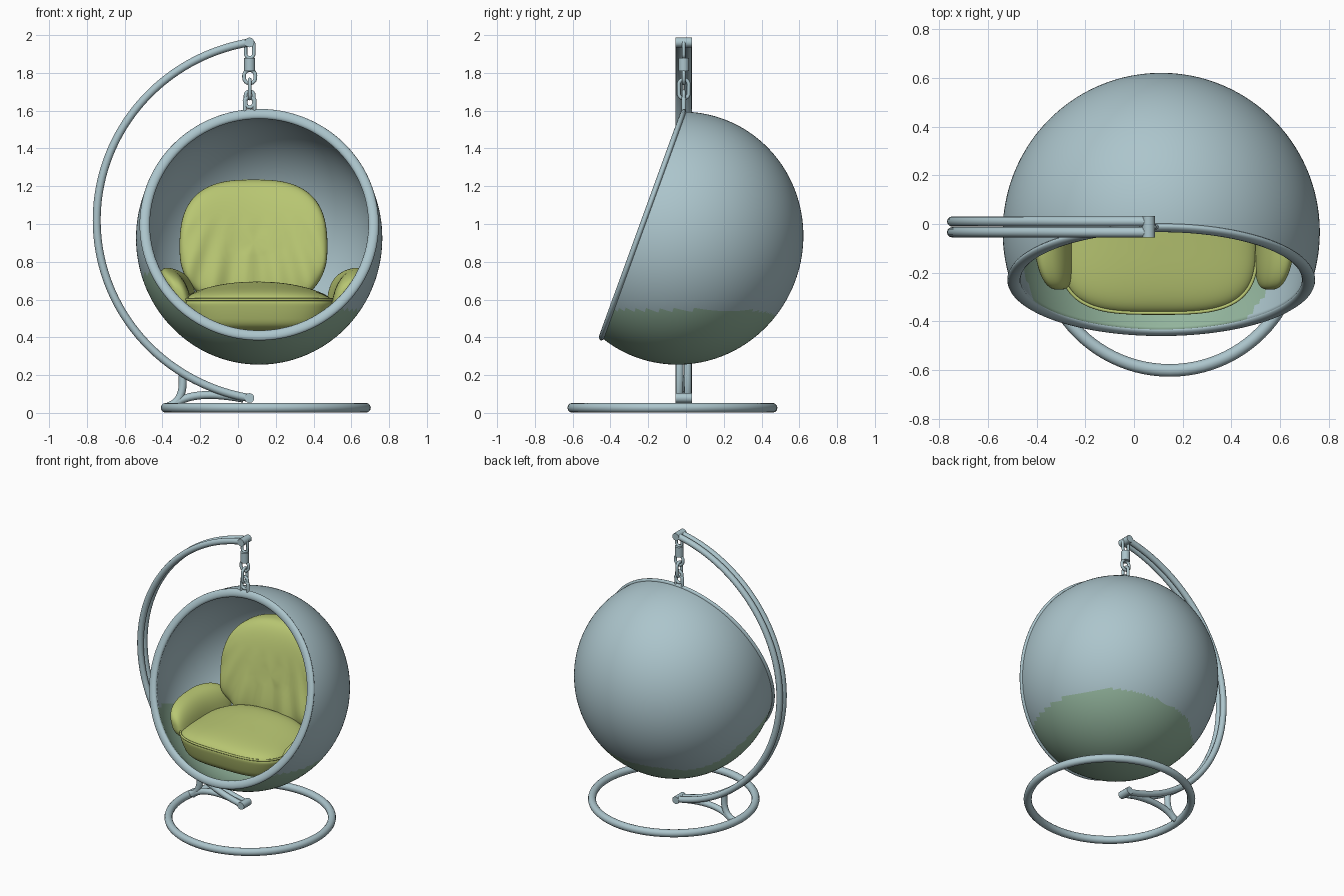
import bpy, bmesh, math
from mathutils import Vector
from math import sin, cos, pi, sqrt

if "Cube" in bpy.data.objects:
    bpy.data.objects.remove(bpy.data.objects["Cube"])


def material(name, rgb):
    m = bpy.data.materials.new(name)
    lin = [((c / 255 + 0.055) / 1.055) ** 2.4 for c in rgb]
    m.diffuse_color = (*lin, 1)
    m.use_nodes = True
    m.node_tree.nodes["Principled BSDF"].inputs["Base Color"].default_value = m.diffuse_color
    return m


BLUE = material("pale blue grey", (172, 197, 204))
GREEN = material("grey green", (147, 181, 157))
YELLOW = material("lime cushion", (184, 198, 114))


def finish(bm, name, mats):
    bmesh.ops.remove_doubles(bm, verts=bm.verts, dist=1e-5)
    bmesh.ops.recalc_face_normals(bm, faces=bm.faces)
    me = bpy.data.meshes.new(name)
    bm.to_mesh(me)
    bm.free()
    for m in mats:
        me.materials.append(m)
    for p in me.polygons:
        p.use_smooth = True
    ob = bpy.data.objects.new(name, me)
    bpy.context.collection.objects.link(ob)
    return ob


def grid(rows, closed_rows=False):
    """Skin rows of points; each row is a closed loop."""
    bm = bmesh.new()
    vs = [[bm.verts.new(p) for p in row] for row in rows]
    n = len(vs[0])
    for i in range(len(vs) if closed_rows else len(vs) - 1):
        a, b = vs[i], vs[(i + 1) % len(vs)]
        for j in range(n):
            k = (j + 1) % n
            bm.faces.new((a[j], a[k], b[k], b[j]))
    return bm


def tube(name, pts, r, mat=BLUE, closed=False):
    cu = bpy.data.curves.new(name, 'CURVE')
    cu.dimensions = '3D'
    cu.bevel_depth = r
    cu.bevel_resolution = 4
    cu.use_fill_caps = True
    sp = cu.splines.new('POLY')
    sp.points.add(len(pts) - 1)
    for p, q in zip(sp.points, pts):
        p.co = (*q, 1)
    sp.use_cyclic_u = closed
    sp.use_smooth = True
    cu.materials.append(mat)
    ob = bpy.data.objects.new(name, cu)
    bpy.context.collection.objects.link(ob)
    bpy.ops.object.select_all(action='DESELECT')
    ob.select_set(True)
    bpy.context.view_layer.objects.active = ob
    bpy.ops.object.convert(target='MESH')
    bpy.ops.object.shade_smooth_by_angle(angle=math.radians(40))
    return ob


def bezier(a, b, c, n=14):
    a, b, c = Vector(a), Vector(b), Vector(c)
    return [a * (1 - t) ** 2 + b * 2 * t * (1 - t) + c * t * t for t in (i / n for i in range(n + 1))]


# --- ball shell: revolved around an axis tilted 20 degrees upwards
C = Vector((0.112, -0.033, 0.925))
N = Vector((0, -0.94, 0.342))
U = Vector((0, 0.342, 0.94))
X = Vector((1, 0, 0))


def revolve(profile, segs=144, closed=False):
    rows = []
    for a, r in profile:
        rows.append([C + N * a + X * (r * cos(2 * pi * j / segs)) + U * (1.03 * r * sin(2 * pi * j / segs))
                     for j in range(segs)])
    return grid(rows, closed)


def arc_profile(R, a_end, n):
    t_end = math.acos(-a_end / R)
    return [(-R * cos(t_end * i / n), R * sin(t_end * i / n)) for i in range(n + 1)]


outer = arc_profile(0.652, 0.209, 72)
inner = arc_profile(0.615, 0.209, 56)
shell = finish(revolve(outer + inner[::-1]), "ball_shell", [BLUE, GREEN])
for p in shell.data.polygons:          # green lower patch, higher at front left
    d = p.center - C
    s, t = (-d.x - d.y) / sqrt(2), (d.y - d.x) / sqrt(2)
    limit = 0.545 + 0.4 * max(0, s) - 0.1 * max(0, t)
    p.material_index = int(p.center.z < limit and t < 0.48)

bead = [(0.209 + 0.016 * sin(2 * pi * i / 14), 0.606 + 0.027 * cos(2 * pi * i / 14)) for i in range(14)]
finish(revolve(bead, closed=True), "shell_rim", [BLUE])


# --- cushions: rounded-box solids with a shaping function
def spow(v, e):
    return math.copysign(abs(v) ** e, v)


def cushion(name, centre, size, ev, eh, shape, axis='Z', nu=96, nv=48):
    rows = []
    for i in range(nv + 1):
        f = -pi / 2 + pi * i / nv
        cf, sf = spow(cos(f), ev), spow(sin(f), ev)
        row = []
        for j in range(nu):
            g = 2 * pi * j / nu
            p, q = cf * spow(cos(g), eh), cf * spow(sin(g), eh)
            v = (p, q, sf) if axis == 'Z' else (p, sf, q)
            row.append(Vector(centre) + Vector(shape(*(a * b for a, b in zip(v, size)))))
        rows.append(row)
    return finish(grid(rows), name, [YELLOW])


def seat_shape(x, y, z):
    k = 1.0 if z > 0.05 else 1 - 0.9 * (0.05 - z)
    crown = 0.05 * (1 - (x / 0.41) ** 2) * (1 + y / 0.4) if z > 0 else 0
    return x * k, y * k, z + crown * z / 0.12


def back_shape(x, y, z):
    low = max(0, 0.15 - z)
    fold = 0.03 * low * sin(34 * x / (0.7 - z)) + 0.03 * math.exp(-((abs(x) - 0.13 - 0.3 * (z + 0.1)) / 0.014) ** 2) * max(0, 0.1 - abs(z + 0.03))
    w = 1 - 0.12 * max(0, z) - 0.15 * max(0, -0.1 - z)
    return x * w, y + 0.22 * z - 0.5 * x * x + (fold if y < 0 else 0), z


cushion("seat_cushion", (0.1, -0.06, 0.53), (0.41, 0.31, 0.105), 0.45, 0.6, seat_shape)
cushion("back_cushion", (0.082, 0.36, 0.9), (0.392, 0.11, 0.335), 0.6, 0.72, back_shape, axis='Y')


def seam(k, z):
    return [(0.1 + 0.408 * k * spow(cos(a), 0.6), -0.06 + 0.308 * k * spow(sin(a), 0.6), z)
            for a in (2 * pi * i / 96 for i in range(96))]


tube("seat_piping", seam(0.995, 0.6), 0.007, YELLOW, True)

# arm bolsters, mirrored about the chair's middle
for side, name in ((-1, "left_arm_cushion"), (1, "right_arm_cushion")):
    def arm_shape(x, y, z, side=side):
        lean = 0.3 * x + 0.06 * y
        return side * (0.455 + x + 0.25 * z - 0.9 * max(0, y) ** 2 - 0.3 * min(0, y) ** 2), y, z + lean
    cushion(name, (0.125, -0.0, 0.645), (0.075, 0.27, 0.115), 0.7, 0.8, arm_shape, axis='Y', nu=48)

# --- stand: twin bent tubes, cross bars, base ring
Y0 = -0.012
a0 = math.atan2(0.96, 0.06 - 0.224)
arc = [(0.224 + 0.972 * cos(a0 + (2 * pi - 2 * a0) * i / 80),
        1.02 + 0.955 * sin(a0 + (2 * pi - 2 * a0) * i / 80)) for i in range(81)]
for dy, name in ((-0.022, "front_arc_tube"), (0.022, "back_arc_tube")):
    tube(name, [(x, Y0 + dy, z) for x, z in arc], 0.021)
for (x, z), name in ((arc[0], "top_cross_bar"), (arc[-1], "bottom_cross_bar")):
    tube(name, [(x, Y0 - 0.044, z), (x, Y0 + 0.044, z)], 0.026)
tube("base_ring", [(0.147 + 0.53 * cos(2 * pi * i / 96), -0.072 + 0.53 * sin(2 * pi * i / 96), 0.027)
                   for i in range(96)], 0.026, closed=True)
# forked brace between ring and arc
tube("brace_upright", bezier((-0.37, Y0, 0.035), (-0.28, Y0, 0.06), (-0.295, Y0, 0.2)), 0.021)
tube("brace_foot", bezier((-0.35, Y0, 0.035), (-0.25, Y0, 0.13), (0.03, Y0, 0.075)), 0.021)


# --- chain: swivel, links and bracket
def link(name, z, half_w, half_h, r, along_x):
    pts = []
    for i in range(28):
        a = 2 * pi * i / 28
        w = half_w * cos(a)
        h = half_w * sin(a) + math.copysign(half_h - half_w, sin(a))
        pts.append((0.062 + (w if along_x else 0), Y0 + (0 if along_x else w), z + h))
    tube(name, pts, r, closed=True)


link("hook_link", 1.925, 0.022, 0.045, 0.009, True)
tube("swivel", [(0.062, Y0, 1.81), (0.062, Y0, 1.88)], 0.029)
link("chain_link_1", 1.78, 0.03, 0.035, 0.01, True)
link("chain_link_2", 1.715, 0.026, 0.05, 0.01, False)
link("chain_link_3", 1.66, 0.022, 0.042, 0.01, True)
tube("shell_bracket", [(0.062 + 0.026 * cos(a), Y0, 1.65 + 0.02 * sin(a)) if sin(a) >= -0.01 else
                       (0.062 + 0.026 * cos(a), Y0, 1.57)
                       for a in (-0.3 + (pi + 0.6) * i / 14 for i in range(15))], 0.012)
